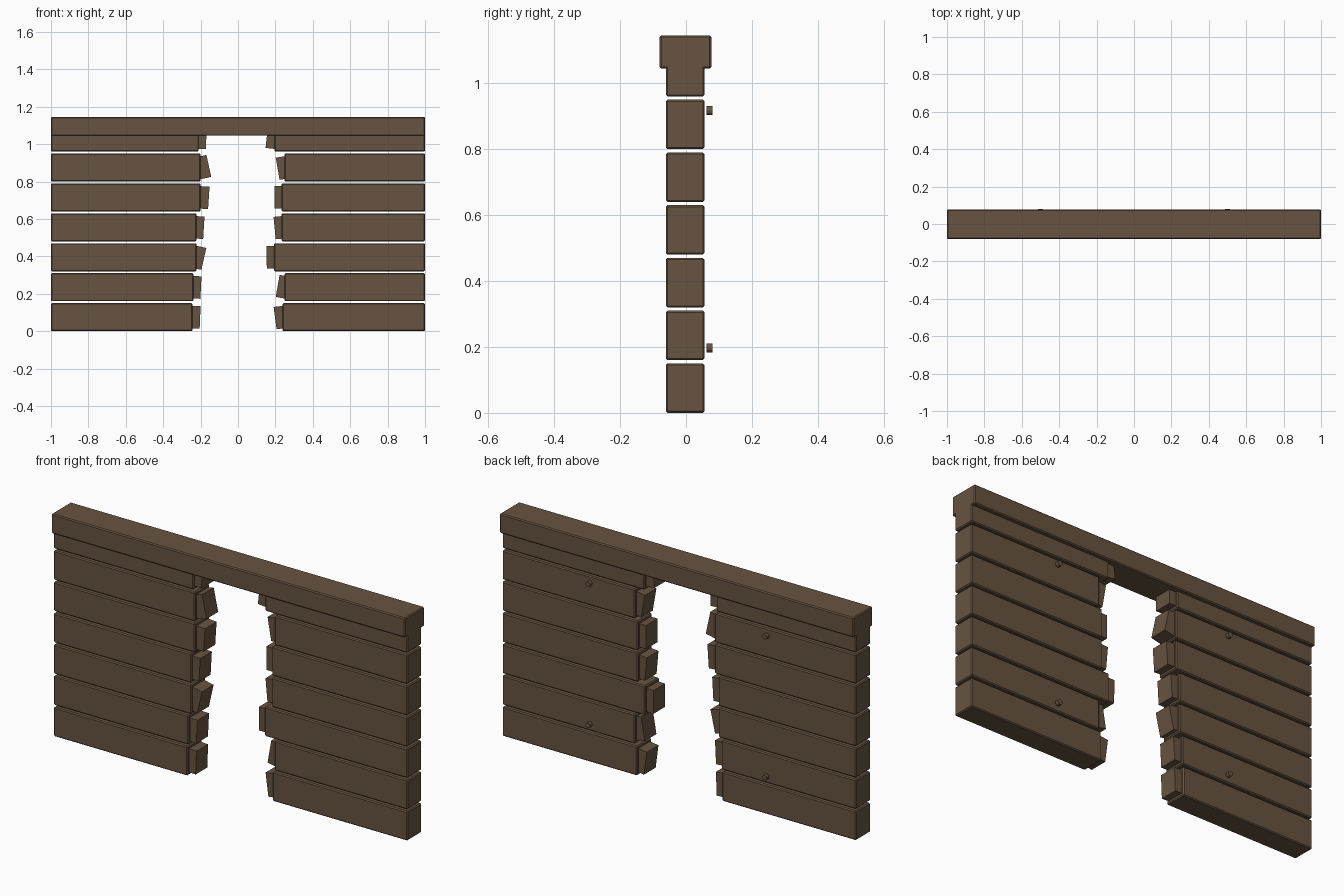
import bpy, bmesh, math
from mathutils import Matrix, Vector

if "Cube" in bpy.data.objects:
    bpy.data.objects.remove(bpy.data.objects["Cube"])

wood = bpy.data.materials.new("brown_wood")
wood.diffuse_color = (0.135, 0.087, 0.053, 1)
wood.use_nodes = True
wood.node_tree.nodes["Principled BSDF"].inputs["Base Color"].default_value = wood.diffuse_color

YC = -0.0025          # middle of the wall thickness
PITCH, PLANK_H = 0.16, 0.15


def finish(name, bm, loc=(0, 0, 0)):
    me = bpy.data.meshes.new(name)
    bm.to_mesh(me)
    bm.free()
    me.materials.append(wood)
    ob = bpy.data.objects.new(name, me)
    ob.location = loc
    bpy.context.collection.objects.link(ob)
    return ob


def box(name, center, size, angle=0.0, bevel=0.005):
    """Lightly bevelled box, turned about y by angle."""
    bm = bmesh.new()
    bmesh.ops.create_cube(bm, size=1)
    bmesh.ops.scale(bm, vec=Vector(size), verts=bm.verts)
    if bevel:
        bmesh.ops.bevel(bm, geom=bm.edges[:], offset=bevel, segments=1, affect='EDGES')
    bmesh.ops.rotate(bm, matrix=Matrix.Rotation(angle, 3, 'Y'), verts=bm.verts)
    return finish(name, bm, center)


# Per row from the ground: plank end, broken tip x at top, broken tip x at bottom
LEFT = [(-0.243, -0.200, -0.205), (-0.238, -0.195, -0.201), (-0.222, -0.168, -0.195),
        (-0.222, -0.179, -0.186), (-0.200, -0.152, -0.160), (-0.200, -0.168, -0.142),
        (-0.210, -0.168, -0.171)]
RIGHT = [(0.238, 0.190, 0.206), (0.249, 0.222, 0.201), (0.193, 0.152, 0.154),
         (0.233, 0.190, 0.201), (0.233, 0.195, 0.195), (0.249, 0.201, 0.222),
         (0.195, 0.160, 0.147)]

SPL_W, SPL_H, SPL_D = 0.08, 0.12, 0.094
for side, rows in ((-1, LEFT), (1, RIGHT)):
    label = "left" if side < 0 else "right"
    for i, (end, top, bottom) in enumerate(rows):
        z = i * PITCH + PLANK_H / 2
        # plank
        box(f"{label}_plank_{i}", ((end + side) / 2, YC, z),
            (abs(side - end), 0.117, PLANK_H))
        # broken stub on the inner end
        a = math.atan2(top - bottom, SPL_H)
        x = (top + bottom) / 2 + side * SPL_W / 2
        box(f"{label}_broken_end_{i}", (x, YC, z), (SPL_W, SPL_D, SPL_H), a, 0)

# top rail
box("top_rail", (0, -0.0015, 1.095), (2.0, 0.157, 0.1))

# nail heads on the back
for x in (-0.5, 0.5):
    for z in (0.197, 0.917):
        bm = bmesh.new()
        bmesh.ops.create_cone(bm, cap_ends=True, segments=12, radius1=0.0135,
                              radius2=0.0135, depth=0.019,
                              matrix=Matrix.Rotation(math.pi / 2, 4, 'X'))
        finish("nail_head", bm, (x, 0.071, z))
